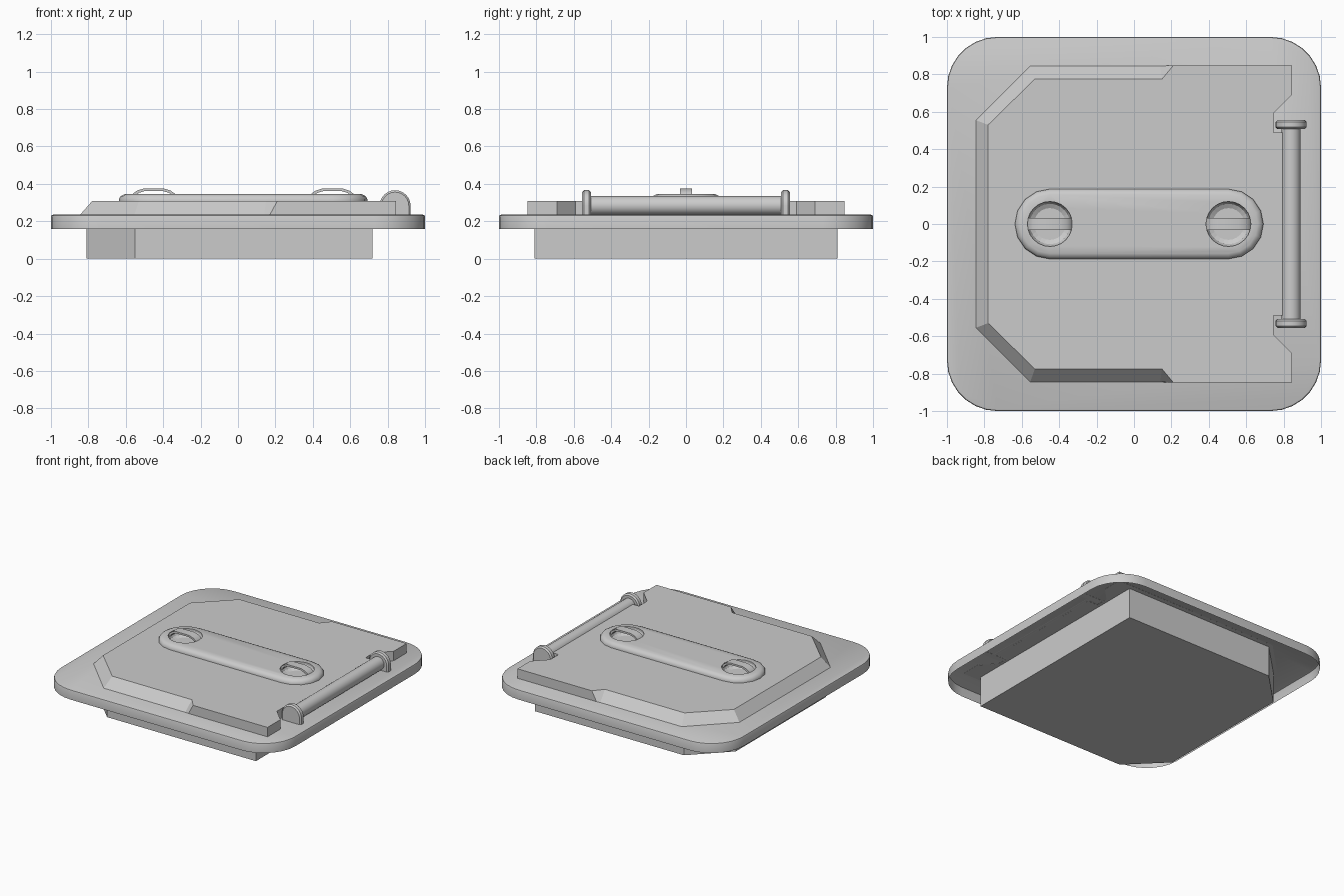
import bpy, bmesh
from math import sin, cos, pi, radians

if "Cube" in bpy.data.objects:
    bpy.data.objects.remove(bpy.data.objects["Cube"])


def loft(name, rings, cap_first=True, cap_last=True, smooth=None):
    """Skin a list of equal-length closed rings of 3D points."""
    bm = bmesh.new()
    vs = [[bm.verts.new(p) for p in r] for r in rings]
    n = len(rings[0])
    for a, b in zip(vs, vs[1:]):
        for i in range(n):
            j = (i + 1) % n
            bm.faces.new((a[i], a[j], b[j], b[i]))
    if cap_first:
        bm.faces.new(vs[0][::-1])
    if cap_last:
        bm.faces.new(vs[-1])
    bmesh.ops.recalc_face_normals(bm, faces=bm.faces)
    # keep open shells facing outward / upward
    if not (cap_first and cap_last) and max(bm.faces, key=lambda f: f.calc_area()).normal.z < 0:
        bmesh.ops.reverse_faces(bm, faces=bm.faces)
    me = bpy.data.meshes.new(name)
    bm.to_mesh(me)
    bm.free()
    ob = bpy.data.objects.new(name, me)
    bpy.context.collection.objects.link(ob)
    if smooth:
        bpy.ops.object.select_all(action='DESELECT')
        bpy.context.view_layer.objects.active = ob
        ob.select_set(True)
        bpy.ops.object.shade_smooth_by_angle(angle=radians(smooth))
    return ob


def arc(cx, cy, r, a0, a1, n):
    return [(cx + r * cos(a0 + (a1 - a0) * i / n), cy + r * sin(a0 + (a1 - a0) * i / n))
            for i in range(n + 1)]


def at_z(pts, z):
    return [(x, y, z) for x, y in pts]


def at_y(pts, y):
    return [(x, y, z) for x, z in pts]


def mirrored(half):
    return half + [(x, -y) for x, y in half[::-1]]


# Base plate: rounded square shell, open underneath
def rounded_square(inset):
    c, pts = 0.73, []
    for k, (sx, sy) in enumerate([(1, 1), (-1, 1), (-1, -1), (1, -1)]):
        pts += arc(sx * c, sy * c, 0.27 - inset, k * pi / 2, (k + 1) * pi / 2, 7)
    return pts


loft("base_plate", [at_z(rounded_square(i), z) for i, z in
                    [(0, 0.16), (0, 0.225), (0.003, 0.232), (0.01, 0.235)]],
     cap_first=False, smooth=40)

# Lower box with two chamfered corners
box = mirrored([(0.72, 0.81), (-0.55, 0.81), (-0.81, 0.55)])
loft("lower_box", [at_z(box, 0), at_z(box, 0.234)])

# Lid: sloped border on the left, straight sides and hinge notches on the right
right = [(0.83, 0.49), (0.745, 0.49), (0.745, 0.59), (0.845, 0.69), (0.845, 0.847)]
lid_low = mirrored(right + [(0.17, 0.847), (0.14, 0.845), (-0.555, 0.845), (-0.845, 0.555)])
lid_top = mirrored(right + [(0.21, 0.847), (0.15, 0.775), (-0.53, 0.775), (-0.78, 0.53)])
lid = loft("lid", [at_z(lid_low, 0.234), at_z(lid_top, 0.308)])


# Raised handle plate
HANDLES = (-0.45, 0.505)


def pill(r):
    return (arc(HANDLES[1], 0, r, -pi / 2, pi / 2, 8)
            + arc(HANDLES[0], 0, r, pi / 2, 3 * pi / 2, 8))


plate = loft("handle_plate", [at_z(pill(r), z) for r, z in
                              [(0.187, 0.305), (0.187, 0.318), (0.177, 0.335), (0.157, 0.345)]],
             smooth=35)

# Round finger recesses cut through the plate into the lid
for hx in HANDLES:
    cutter = loft("recess_cutter", [at_z(arc(hx, 0, r, 0, 2 * pi * 23 / 24, 23), z) for r, z in
                                    [(0.085, 0.292), (0.108, 0.305), (0.12, 0.33), (0.12, 0.37)]])
    cutter.hide_render = True
    for ob in (plate, lid):
        mod = ob.modifiers.new("recess", 'BOOLEAN')
        mod.operation = 'DIFFERENCE'
        mod.solver = 'EXACT'
        mod.object = cutter
        bpy.context.view_layer.objects.active = ob
        bpy.ops.object.modifier_apply(modifier=mod.name)
    bpy.data.objects.remove(cutter)

# Arched grip straps over the recesses
outer = [(-0.124, 0.325), (-0.112, 0.348), (-0.09, 0.364), (-0.055, 0.375)]
inner = [(-0.106, 0.325), (-0.097, 0.34), (-0.08, 0.352), (-0.05, 0.361)]
strap = (outer + [(-x, z) for x, z in outer[::-1]]
         + [(-x, z) for x, z in inner] + inner[::-1])
for k, hx in enumerate(HANDLES):
    prof = [(hx + x, z) for x, z in strap]
    loft(f"grip_{k + 1}", [at_y(prof, -0.033), at_y(prof, 0.033)], smooth=30)

# Hinge rod
rod = arc(0.84, 0.284, 0.051, 0, 2 * pi * 23 / 24, 23)
loft("hinge_rod", [at_y(rod, -0.52), at_y(rod, 0.52)], smooth=40)


# Hinge brackets: round-topped lugs with softened edges
def lug(inset):
    r = 0.083 - inset
    return [(0.84 + r, 0.234)] + arc(0.84, 0.283, r, 0, pi, 12) + [(0.84 - r, 0.234)]


for side in (-1, 1):
    loft("hinge_bracket_" + ("front" if side < 0 else "back"),
         [at_y(lug(i), side * y) for i, y in
          [(0.01, 0.508), (0, 0.518), (0, 0.545), (0.01, 0.555)]], smooth=35)
